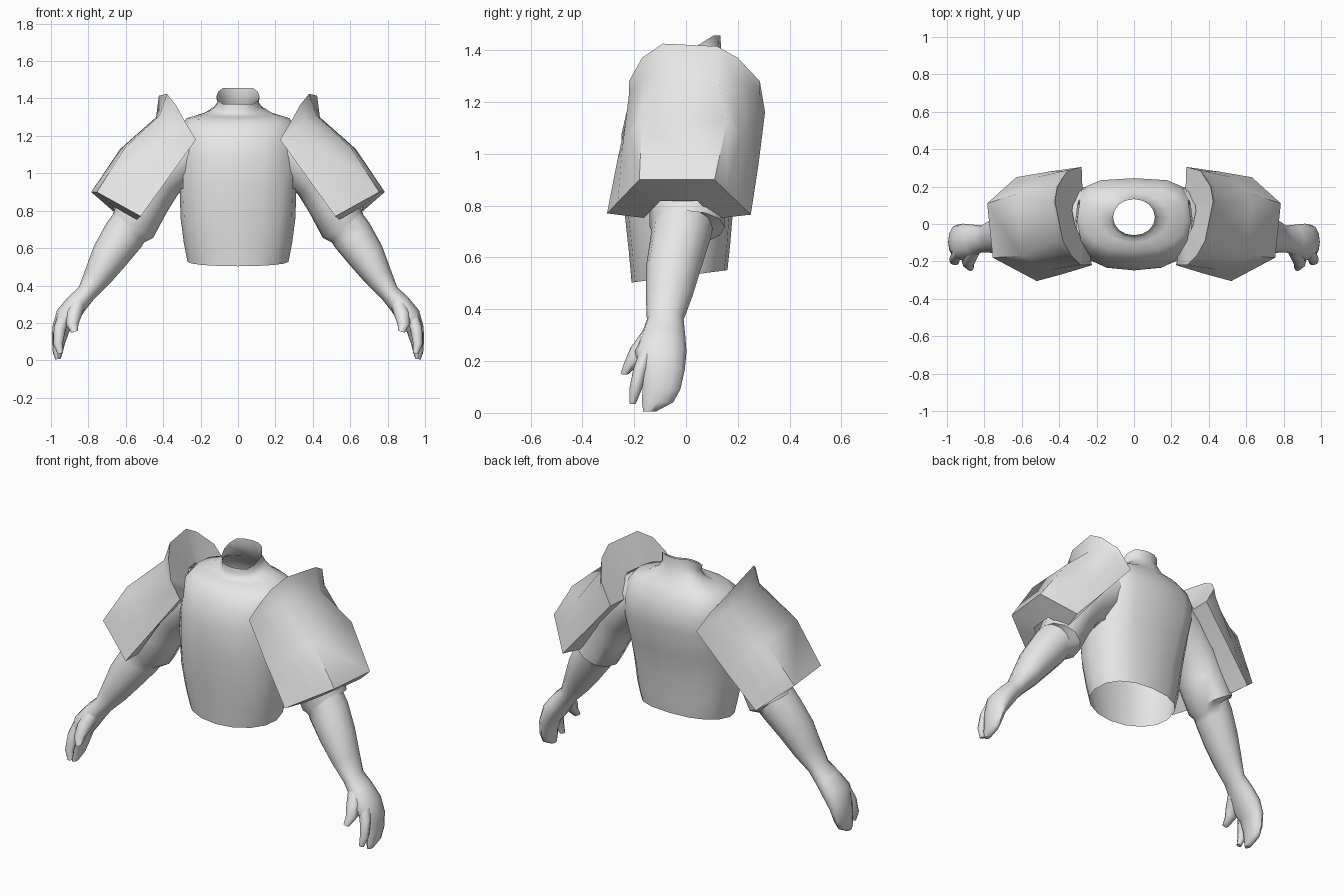
import bpy, bmesh, math
from mathutils import Vector

if "Cube" in bpy.data.objects:
    bpy.data.objects.remove(bpy.data.objects["Cube"])

grey = bpy.data.materials.new("plain_grey")
grey.diffuse_color = (0.8, 0.8, 0.8, 1)
grey.use_nodes = True
grey.node_tree.nodes["Principled BSDF"].inputs["Base Color"].default_value = grey.diffuse_color


def loft(name, rings, start=False, end=False, mirror=True, angle=40, hole=None):
    """Skin closed rings of points, optionally capping the ends."""
    bm = bmesh.new()
    rows = [[bm.verts.new(p) for p in ring] for ring in rings]
    n = len(rows[0])
    for a, b in zip(rows, rows[1:]):
        for i in range(n):
            j = (i + 1) % n
            bm.faces.new((a[i], a[j], b[j], b[i]))
    for row, on in ((rows[0], start), (rows[-1], end)):
        if on == "strip":        # cap a C-shaped section with a strip
            for i in range(n // 2 - 1):
                bm.faces.new((row[i], row[i + 1], row[n - 2 - i], row[n - 1 - i]))
        elif on:
            bm.faces.new(row)
    bmesh.ops.remove_doubles(bm, verts=bm.verts, dist=0.0005)
    bmesh.ops.recalc_face_normals(bm, faces=bm.faces)
    if hole:
        cut = [f for f in bm.faces if hole(f.calc_center_median())]
        bmesh.ops.delete(bm, geom=cut, context='FACES')
    me = bpy.data.meshes.new(name)
    bm.to_mesh(me)
    bm.free()
    me.materials.append(grey)
    ob = bpy.data.objects.new(name, me)
    bpy.context.collection.objects.link(ob)
    bpy.ops.object.select_all(action='DESELECT')
    ob.select_set(True)
    bpy.context.view_layer.objects.active = ob
    bpy.ops.object.shade_smooth_by_angle(angle=math.radians(angle))
    if mirror:
        ob.modifiers.new("mirror", 'MIRROR').use_mirror_merge = False
    return ob


def tube(name, stations, sides=12, **kw):
    """Limb along a path: stations are (x, y, z, radius in xz, radius in y)."""
    rings = []
    for k, (x, y, z, r, ry) in enumerate(stations):
        a = stations[max(k - 1, 0)]
        b = stations[min(k + 1, len(stations) - 1)]
        u = Vector((-(b[2] - a[2]), 0, b[0] - a[0])).normalized()
        rings.append([Vector((x, y, z)) + u * r * math.cos(t) + Vector((0, ry * math.sin(t), 0))
                      for t in (2 * math.pi * i / sides for i in range(sides))])
    return loft(name, rings, **kw)


# Torso: open at the waist, neck and arm holes
# (z, half width, front y, back y, rise to the back, front roundness, back roundness)
body = [(0.527, 0.27, -0.21, 0.16, 0.024, 1, 0.85), (0.63, 0.29, -0.22, 0.17, 0.015, 0.9, 0.8),
        (0.76, 0.307, -0.235, 0.18, 0.005, 0.85, 0.8), (0.92, 0.312, -0.248, 0.21, 0, 0.8, 0.7),
        (1.08, 0.318, -0.248, 0.245, 0, 0.8, 0.6), (1.18, 0.315, -0.225, 0.245, 0, 0.8, 0.6),
        (1.25, 0.305, -0.185, 0.22, 0, 0.8, 0.65), (1.295, 0.275, -0.145, 0.19, 0.008, 0.85, 0.75),
        (1.318, 0.19, -0.10, 0.165, 0.015, 1, 0.9), (1.342, 0.135, -0.075, 0.15, 0.03, 1, 1),
        (1.372, 0.112, -0.062, 0.135, 0.035, 1, 1), (1.413, 0.115, -0.06, 0.133, 0.043, 1, 1)]
rings = []
for z, w, y0, y1, rise, pf, pb in body:
    ring = []
    for i in range(16):
        t = 2 * math.pi * i / 16
        c, s = math.cos(t), math.sin(t)
        p = pb if s > 0 else pf
        c = math.copysign(abs(c) ** p, c)
        s = math.copysign(abs(s) ** p, s)
        lift = max(-1, min(1, 1.4 * s)) if z > 1.33 else s
        ring.append((w * c, (y0 + y1) / 2 + (y1 - y0) / 2 * s, z + rise * lift))
    rings.append(ring)
loft("torso", rings, mirror=False, angle=50,
     hole=lambda c: abs(c.x) > 0.27 and 0.95 < c.z < 1.23 and abs(c.y) < 0.12)

# Arm: sleeve with a cuff stepping in to the forearm, wrist and joined outer fingers
tube("arm", [
    (0.23, 0.025, 1.135, 0.145, 0.175), (0.32, 0.015, 1.075, 0.155, 0.175),
    (0.43, 0.01, 0.975, 0.14, 0.155), (0.50, 0.005, 0.85, 0.133, 0.148),
    (0.562, 0.005, 0.717, 0.125, 0.145), (0.58, -0.015, 0.712, 0.113, 0.118),
    (0.61, -0.022, 0.67, 0.113, 0.116),
    (0.685, -0.048, 0.56, 0.10, 0.107), (0.75, -0.065, 0.45, 0.076, 0.09),
    (0.81, -0.08, 0.36, 0.052, 0.071), (0.865, -0.088, 0.30, 0.058, 0.085),
    (0.915, -0.098, 0.235, 0.062, 0.10), (0.948, -0.09, 0.165, 0.047, 0.085),
    (0.96, -0.095, 0.09, 0.034, 0.073), (0.964, -0.11, 0.04, 0.026, 0.06),
    (0.963, -0.14, 0.006, 0.014, 0.025)], end=True, angle=50)

# Front finger and thumb
tube("front_finger", [(0.925, -0.14, 0.25, 0.035, 0.035), (0.953, -0.175, 0.17, 0.032, 0.028),
                      (0.962, -0.195, 0.09, 0.026, 0.024), (0.95, -0.206, 0.037, 0.015, 0.013)],
     sides=8, end=True, angle=60)
tube("thumb", [(0.85, -0.115, 0.32, 0.04, 0.05), (0.876, -0.17, 0.25, 0.042, 0.045),
               (0.887, -0.205, 0.195, 0.034, 0.033), (0.874, -0.235, 0.153, 0.018, 0.017)],
     sides=8, end=True, angle=60)


# Shoulder guards: thick C-shaped plates with a raised collar
def plain(f, t1, t2, b, bulge=0.0):
    """Eight outline points from four corners, sides bowed out by bulge."""
    f, t1, t2, b = map(Vector, (f, t1, t2, b))
    out = Vector((0, bulge, 0))
    return [f, f.lerp(t1, 1 / 3) - out, f.lerp(t1, 2 / 3) - out, t1, t2,
            t2.lerp(b, 1 / 3) + out, t2.lerp(b, 2 / 3) + out, b]


def section(outer, centre, amount):
    """Outer outline plus an inner outline pulled toward the arm."""
    c = Vector(centre)
    return outer + [p.lerp(c, amount) for p in reversed(outer)]


crest = [Vector(p) for p in (
    (0.225, -0.22, 1.18), (0.285, -0.22, 1.28), (0.335, -0.17, 1.37), (0.38, -0.09, 1.425),
    (0.423, 0.12, 1.415), (0.41, 0.20, 1.37), (0.355, 0.285, 1.28), (0.28, 0.305, 1.16))]
drop = (0, 0.05, 0.085, 0.115, 0.115, 0.085, 0.05, 0)
push = (0, 0.01, 0.025, 0.04, 0.015, 0.01, 0.01, 0)
crease = [p + Vector((s, 0, -d)) for p, s, d in zip(crest, push, drop)]
mid = plain((0.372, -0.265, 0.975), (0.605, -0.17, 1.135), (0.63, 0.16, 1.13), (0.455, 0.28, 0.96), 0.012)
low = plain((0.52, -0.305, 0.77), (0.755, -0.18, 0.90), (0.785, 0.11, 0.90), (0.63, 0.25, 0.765))
top_c, mid_c, low_c = (0.27, 0.04, 1.15), (0.43, 0.01, 0.98), (0.56, -0.02, 0.735)
loft("shoulder_guard", [section(crest, top_c, 0.6), section(crease, top_c, 0.5),
                        section(mid, mid_c, 0.42), section(low, low_c, 0.5)],
     start="strip", end="strip", angle=58)
